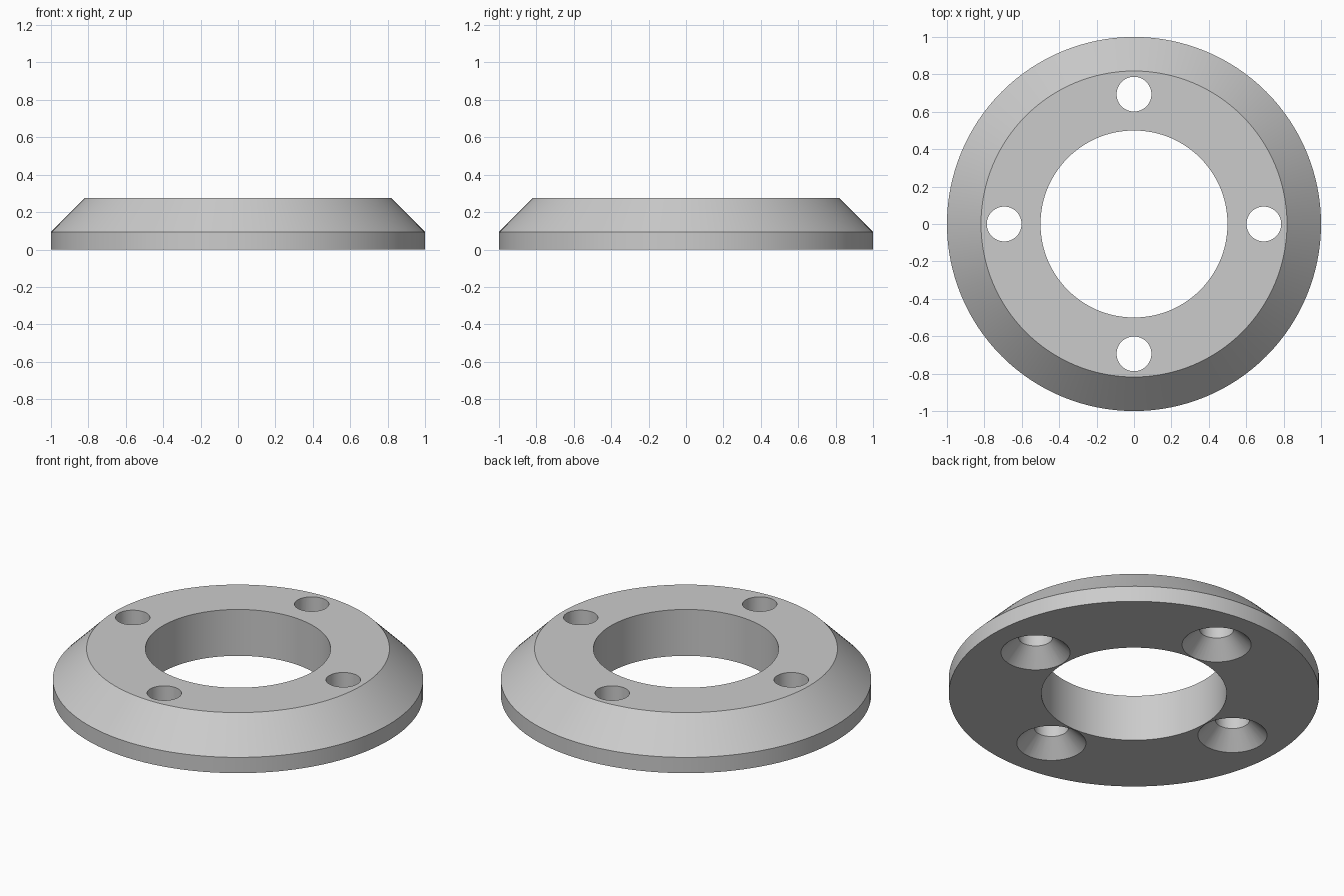
import bpy, bmesh, math
from mathutils import Matrix, Vector

cube = bpy.data.objects.get("Cube")
if cube:
    bpy.data.objects.remove(cube, do_unlink=True)

HEIGHT = 0.276
BOLT_CIRCLE = 0.694
HOLE_R, SINK_R, SINK_DEPTH = 0.093, 0.187, 0.095

grey = bpy.data.materials.new("plain grey")
grey.use_nodes = True
colour = (0.6, 0.6, 0.6, 1)
grey.diffuse_color = colour
grey.node_tree.nodes["Principled BSDF"].inputs["Base Color"].default_value = colour


def lathe(name, profile, steps, closed=False):
    """Spin an (r, z) profile round the z axis."""
    bm = bmesh.new()
    verts = [bm.verts.new((r, 0, z)) for r, z in profile]
    edges = [bm.edges.new(pair) for pair in zip(verts, verts[1:])]
    if closed:
        edges.append(bm.edges.new((verts[-1], verts[0])))
    bmesh.ops.spin(bm, geom=verts + edges, axis=(0, 0, 1), cent=(0, 0, 0),
                   angle=math.tau, steps=steps)
    bmesh.ops.remove_doubles(bm, verts=bm.verts, dist=1e-5)
    bmesh.ops.recalc_face_normals(bm, faces=bm.faces)
    mesh = bpy.data.meshes.new(name)
    bm.to_mesh(mesh)
    bm.free()
    mesh.materials.append(grey)
    obj = bpy.data.objects.new(name, mesh)
    bpy.context.collection.objects.link(obj)
    return obj


# Ring with a straight rim, bevelled shoulder and central bore
ring = lathe("flange_ring", [(0.5, 0), (1, 0), (1, 0.094), (0.818, HEIGHT), (0.5, HEIGHT)],
             128, closed=True)

# Bolt hole cutter, countersunk from below (cone extended past the base)
over = 0.05
slope = (SINK_R - HOLE_R) / SINK_DEPTH
cutter = lathe("bolt_hole_cutter", [(0, -over), (SINK_R + slope * over, -over),
               (HOLE_R, SINK_DEPTH), (HOLE_R, HEIGHT + over), (0, HEIGHT + over)], 48)

# Four copies round the bolt circle, in one cutter mesh
bm = bmesh.new()
for i in range(4):
    first = len(bm.verts)
    bm.from_mesh(cutter.data)
    bm.verts.ensure_lookup_table()
    offset = Matrix.Rotation(i * math.pi / 2, 3, 'Z') @ Vector((BOLT_CIRCLE, 0, 0))
    bmesh.ops.translate(bm, verts=bm.verts[first:], vec=offset)
bm.to_mesh(cutter.data)
bm.free()

cut = ring.modifiers.new("bolt holes", 'BOOLEAN')
cut.operation = 'DIFFERENCE'
cut.solver = 'EXACT'
cut.object = cutter

# Apply the cut and drop the cutter
bpy.ops.object.select_all(action='DESELECT')
ring.select_set(True)
bpy.context.view_layer.objects.active = ring
bpy.ops.object.modifier_apply(modifier=cut.name)
bpy.data.objects.remove(cutter, do_unlink=True)
bpy.ops.object.shade_smooth_by_angle(angle=math.radians(30))
